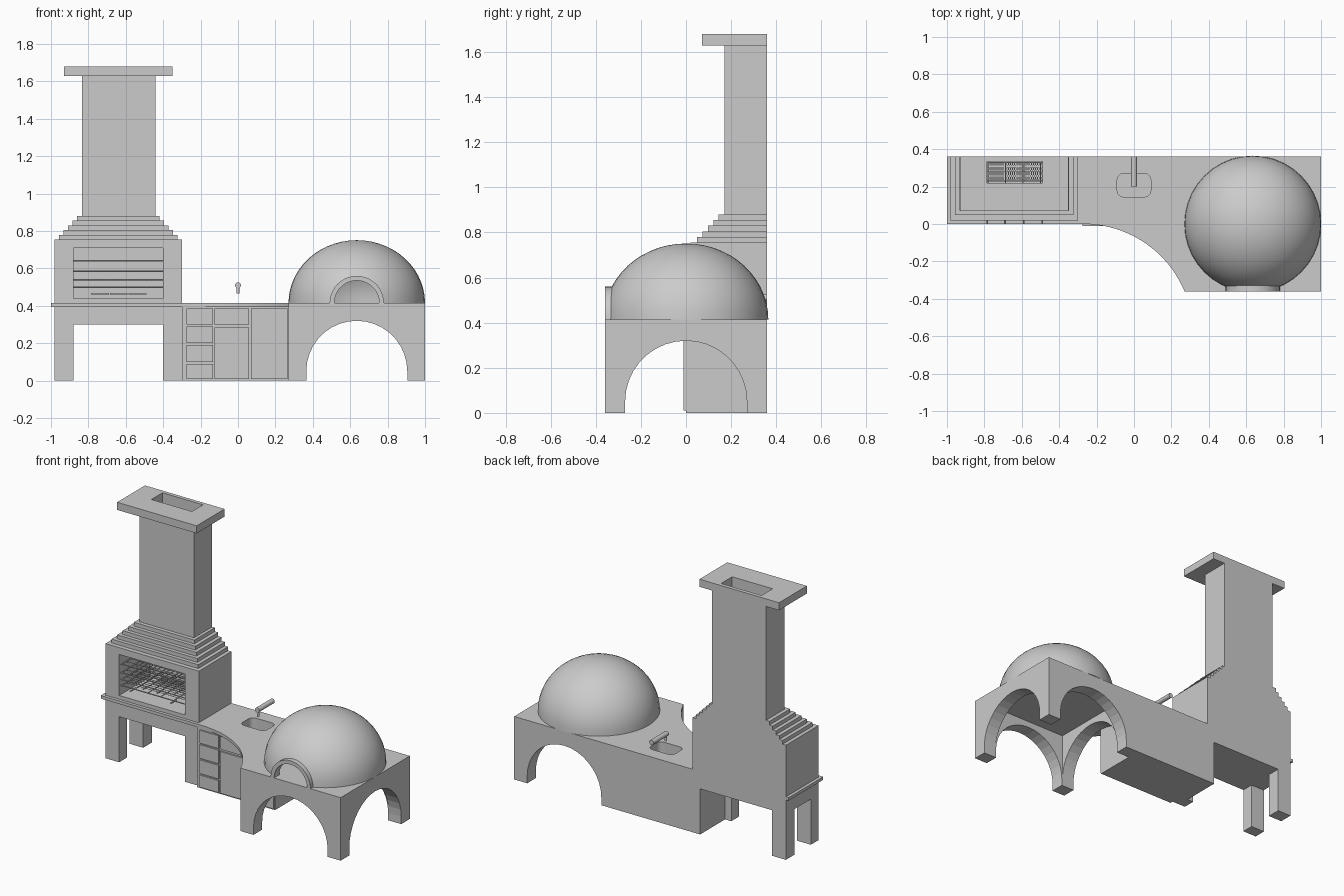
import bpy, bmesh, math
from mathutils import Matrix, Vector

if "Cube" in bpy.data.objects:
    bpy.data.objects.remove(bpy.data.objects["Cube"], do_unlink=True)


def finish(name, bm):
    bmesh.ops.recalc_face_normals(bm, faces=bm.faces)
    mesh = bpy.data.meshes.new(name)
    bm.to_mesh(mesh)
    bm.free()
    obj = bpy.data.objects.new(name, mesh)
    bpy.context.collection.objects.link(obj)
    return obj


def add_box(bm, x, y, z):
    size = [b - a for a, b in (x, y, z)]
    centre = [(a + b) / 2 for a, b in (x, y, z)]
    bmesh.ops.create_cube(bm, size=1, matrix=Matrix.Translation(centre) @ Matrix.Diagonal((*size, 1)))


def boxes(name, *specs):
    bm = bmesh.new()
    for spec in specs:
        add_box(bm, *spec)
    return finish(name, bm)


def prism(name, points, depth):
    """Extrude a closed 3D outline along a depth vector."""
    bm = bmesh.new()
    face = bm.faces.new([bm.verts.new(p) for p in points])
    out = bmesh.ops.extrude_face_region(bm, geom=[face])
    bmesh.ops.translate(bm, vec=depth, verts=[v for v in out["geom"] if isinstance(v, bmesh.types.BMVert)])
    return finish(name, bm)


def rod(bm, start, end, radius, sides=6):
    start, end = Vector(start), Vector(end)
    axis = end - start
    turn = axis.to_track_quat("Z", "Y").to_matrix().to_4x4()
    bmesh.ops.create_cone(bm, cap_ends=True, segments=sides, radius1=radius, radius2=radius,
                          depth=axis.length, matrix=Matrix.Translation((start + end) / 2) @ turn)


def arc(radius, start, end, steps):
    angles = [math.radians(start + (end - start) * i / steps) for i in range(steps + 1)]
    return [(radius * math.cos(a), radius * math.sin(a)) for a in angles]


def cut(targets, cutter):
    for obj in targets:
        mod = obj.modifiers.new("cut", "BOOLEAN")
        mod.operation = "DIFFERENCE"
        mod.solver = "EXACT"
        mod.object = cutter
        bpy.context.view_layer.objects.active = obj
        bpy.ops.object.modifier_apply(modifier=mod.name)
    bpy.data.objects.remove(cutter, do_unlink=True)


def smooth(obj, angle=35):
    bpy.ops.object.select_all(action="DESELECT")
    obj.select_set(True)
    bpy.context.view_layer.objects.active = obj
    bpy.ops.object.shade_smooth_by_angle(angle=math.radians(angle))


BACK, TOP, SLAB = 0.36, 0.415, 0.395
OVEN_X = 0.635

# Barbecue stand: top, legs and overhanging slab
boxes("barbecue_apron", ((-0.98, -0.3), (0.02, BACK), (0.3, SLAB)))
for side, ys in (("front", (0.02, 0.1)), ("back", (0.27, BACK))):
    boxes("barbecue_leg_" + side, ((-0.98, -0.88), ys, (0, 0.3)))
boxes("barbecue_post", ((-0.4, -0.3), (0.02, 0.1), (0, 0.3)))
boxes("barbecue_slab", ((-1, -0.3), (0, BACK), (SLAB, TOP)))

# Firebox, stepped shoulders, chimney and cap, all pierced by one flue
firebox = boxes("firebox", ((-0.98, -0.3), (0.02, BACK), (TOP, 0.755)))
stack = [firebox]
for i in range(5):
    inset = 0.024 * (i + 1)
    z = 0.755 + 0.025 * i
    stack.append(boxes(f"shoulder_step_{i + 1}",
                       ((-0.98 + inset, -0.3 - inset), (0.025 + inset, BACK), (z, z + 0.025))))
stack.append(boxes("chimney", ((-0.835, -0.44), (0.17, BACK), (0.88, 1.63))))
stack.append(boxes("chimney_cap", ((-0.93, -0.35), (0.07, BACK), (1.63, 1.68))))
cut([firebox], boxes("firebox_cutter", ((-0.88, -0.4), (-0.05, 0.34), (0.44, 0.71))))
cut(stack, boxes("flue_cutter", ((-0.785, -0.49), (0.22, 0.335), (0.6, 1.8))))

# Cooking racks, the lower two with pull handles
racks = ((0.5, (-0.785, -0.49)), (0.54, (-0.69, -0.59)), (0.585, ()), (0.64, ()))
for n, (z, handles) in enumerate(racks):
    bm = bmesh.new()
    for y in (0.04, 0.33):
        rod(bm, (-0.88, y, z), (-0.4, y, z), 0.004)
    for i in range(1, 6):
        y = 0.04 + i * 0.048
        rod(bm, (-0.88, y, z), (-0.4, y, z), 0.002)
    for i in range(6):
        x = -0.875 + i * 0.094
        rod(bm, (x, 0.04, z), (x, 0.33, z), 0.003)
    for x in handles:
        rod(bm, (x, 0, z), (x, 0.06, z), 0.005)
    finish(f"rack_{n + 1}", bm)

# Charcoal grate seen down the flue
bm = bmesh.new()
for i in range(3):
    x = -0.785 + i * 0.1
    for j in range(5):
        y = 0.225 + j * 0.026
        add_box(bm, (x, x + 0.095), (y, y + 0.012), (0.46, 0.468))
    for j in range(9):
        px = x + j * 0.011
        add_box(bm, (px, px + 0.006), (0.225, 0.341), (0.46, 0.466))
finish("charcoal_grate", bm)

# Cabinet with concave counter and inset sink
cabinet = boxes("cabinet", ((-0.3, 0.27), (0, BACK), (0, SLAB)))
boxes("cabinet_return", ((-0.355, -0.3), (0.1, BACK), (0, 0.3)))
R = 0.585
sweep = 90 - math.degrees(math.asin(0.54 / R))
curve = [(x - 0.27, y - R, SLAB) for x, y in arc(R, 90, sweep, 20)]
outline = [(-0.3, BACK, SLAB), (-0.3, 0, SLAB)] + curve + [(0.27, BACK, SLAB)]
counter = prism("counter", outline, (0, 0, TOP - SLAB))
basin = []
for cx, cy, start in ((0.055, 0.235, 0), (-0.055, 0.235, 90), (-0.055, 0.18, 180), (0.055, 0.18, 270)):
    basin += [(cx + x, cy + y, 0.3) for x, y in arc(0.035, start, start + 90, 6)]
cut([cabinet, counter], prism("sink_cutter", basin, (0, 0, 0.2)))

# Drawer and door fronts with small reveals
fronts = [("drawer_%d" % (i + 1), (-0.275, -0.135), z)
          for i, z in enumerate(((0.01, 0.09), (0.1, 0.19), (0.2, 0.29), (0.3, 0.385)))]
fronts += [("sink_drawer", (-0.125, 0.06), (0.3, 0.385)),
           ("sink_door", (-0.125, 0.06), (0.01, 0.285)),
           ("tall_door", (0.07, 0.265), (0.01, 0.385))]
for name, xs, zs in fronts:
    boxes(name, (xs, (-0.01, 0.002), zs))

# Tap
bm = bmesh.new()
rod(bm, (0, BACK, 0.51), (0, 0.2, 0.51), 0.016, 16)
rod(bm, (0, 0.21, 0.51), (0, 0.21, 0.465), 0.008, 12)
smooth(finish("tap", bm))

# Oven base: hollow block with an arch through each pair of sides
base = boxes("oven_base", ((0.27, 1), (-BACK, BACK), (0, TOP)))
cut([base], boxes("base_cavity", ((0.36, 0.91), (-0.27, 0.27), (-0.1, 0.36))))
arch = [(0.27, -0.1)] + [(u, v + 0.05) for u, v in arc(0.27, 0, 180, 18)] + [(-0.27, -0.1)]
cut([base], prism("front_arch_cutter", [(OVEN_X + u, -0.5, v) for u, v in arch], (0, 1, 0)))
cut([base], prism("side_arch_cutter", [(0.1, u, v) for u, v in arch], (1, 0, 0)))

# Domed oven: a revolved shell with a door hole
bm = bmesh.new()
outer = [(r, z) for r, z in arc(1, 0, 90, 14)]
profile = [(0.365 * r, TOP + 0.336 * z) for r, z in outer]
profile += [(0.335 * r, TOP + 0.306 * z) for r, z in reversed(outer)]
verts = [bm.verts.new((r, 0, z)) for r, z in profile]
edges = [bm.edges.new((a, b)) for a, b in zip(verts, verts[1:] + verts[:1])]
bmesh.ops.spin(bm, geom=verts + edges, cent=(0, 0, 0), axis=(0, 0, 1), angle=math.tau, steps=40)
bmesh.ops.remove_doubles(bm, verts=bm.verts, dist=0.0005)
bmesh.ops.translate(bm, vec=(OVEN_X, 0, 0), verts=bm.verts)
dome = finish("oven_dome", bm)
hole = [(0.12, -0.05)] + arc(0.12, 0, 180, 20) + [(-0.12, -0.05)]
cut([dome], prism("door_cutter", [(OVEN_X + u, -0.5, TOP + v) for u, v in hole], (0, 0.4, 0)))
smooth(dome)

# Door collar
ring = arc(0.145, 0, 180, 20) + arc(0.12, 180, 0, 20)
smooth(prism("oven_door_collar", [(OVEN_X + u, -BACK, TOP + v) for u, v in ring], (0, 0.055, 0)))
